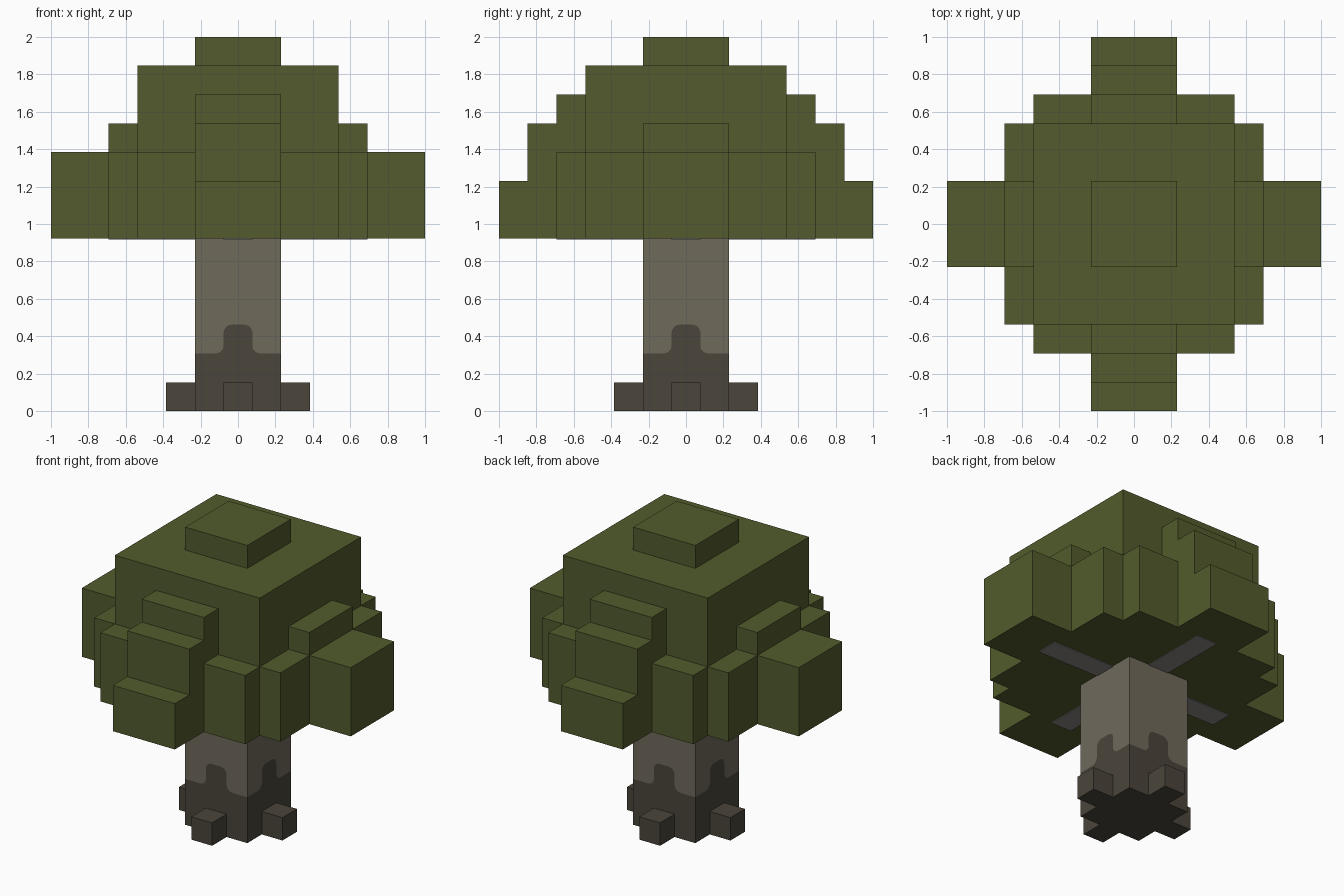
import bpy, bmesh, math
from mathutils import Matrix, Vector

if "Cube" in bpy.data.objects:
    bpy.data.objects.remove(bpy.data.objects["Cube"], do_unlink=True)

U = 2 / 13  # one block of the model's grid


def material(name, r, g, b):
    m = bpy.data.materials.new(name)
    m.use_nodes = True
    m.diffuse_color = (r, g, b, 1)
    m.node_tree.nodes["Principled BSDF"].inputs["Base Color"].default_value = (r, g, b, 1)
    return m


LEAF = material("leaf green", 0.084, 0.105, 0.026)
BARK = material("bark", 0.162, 0.144, 0.105)
DARK = material("dark bark", 0.069, 0.060, 0.044)
BRANCH = material("branch grey", 0.25, 0.235, 0.22)


def finish(name, bm, *mats):
    me = bpy.data.meshes.new(name)
    bm.to_mesh(me)
    bm.free()
    for m in mats:
        me.materials.append(m)
    ob = bpy.data.objects.new(name, me)
    bpy.context.collection.objects.link(ob)


def box(name, mat, x, y, z, turn=0):
    """Box from (low, high) ranges in blocks, turned about z by quarter turns."""
    bm = bmesh.new()
    bmesh.ops.create_cube(bm, size=1)
    for v in bm.verts:
        for i, (lo, hi) in enumerate((x, y, z)):
            v.co[i] = U * (hi if v.co[i] > 0 else lo)
    bm.transform(Matrix.Rotation(turn * math.pi / 2, 4, "Z"))
    finish(name, bm, mat)


SIDES = {"front": 0, "left": 1, "back": 2, "right": 3}
MID = (-1.5, 1.5)

# Leaf crown core and cap
box("crown_core", LEAF, (-3.5, 3.5), (-3.5, 3.5), (6, 12))
box("crown_cap", LEAF, MID, MID, (12, 13))

for side, turn in SIDES.items():
    # Skirt of leaves, roots and underside branches on every side
    box(side + "_skirt", LEAF, (-3.5, 3.5), (-4.5, -3.5), (6, 9), turn)
    box(side + "_root", DARK, (-0.5, 0.5), (-2.5, -1.5), (0, 1), turn)
    box(side + "_branch", BRANCH, (-0.5, 0.5), (-4.5, -1.5), (5.97, 6), turn)
    # Stepped leaf clumps
    if side in ("front", "back"):
        box(side + "_upper_clump", LEAF, MID, (-4.5, -3.5), (9, 11), turn)
        box(side + "_middle_clump", LEAF, MID, (-5.5, -4.5), (6, 10), turn)
        box(side + "_outer_clump", LEAF, MID, (-6.5, -5.5), (6, 8), turn)
    else:
        box(side + "_upper_clump", LEAF, MID, (-4.5, -3.5), (9, 10), turn)
        box(side + "_outer_clump", LEAF, MID, (-6.5, -4.5), (6, 9), turn)

# Trunk with a rounded dark step cut into each face
R = 0.28


def arc(cx, cz, start, end, n=5):
    angles = [math.radians(start + (end - start) * i / n) for i in range(n + 1)]
    return [(cx + R * math.cos(a), cz + R * math.sin(a)) for a in angles]


def trunk_face(bm, points, turn, index):
    rot = Matrix.Rotation(turn * math.pi / 2, 3, "Z")
    verts = [bm.verts.new(rot @ (U * Vector((x, -1.5, z)))) for x, z in points]
    bm.faces.new(verts).material_index = index


half = arc(-0.5 - R, 2 + R, -90, 0) + arc(-0.5 + R, 3 - R, 180, 90)
border = [(-1.5, 2)] + half + [(-x, z) for x, z in reversed(half)] + [(1.5, 2)]
bm = bmesh.new()
for turn in SIDES.values():
    trunk_face(bm, [(-1.5, 0), (1.5, 0)] + border[::-1], turn, 1)
    trunk_face(bm, border + [(1.5, 6), (-1.5, 6)], turn, 0)
bmesh.ops.remove_doubles(bm, verts=bm.verts, dist=0.0005)
bmesh.ops.holes_fill(bm, edges=[e for e in bm.edges if e.is_boundary], sides=4)
for f in bm.faces:
    if f.calc_center_median().z < 0.001:
        f.material_index = 1
bmesh.ops.recalc_face_normals(bm, faces=bm.faces)
finish("trunk", bm, BARK, DARK)
